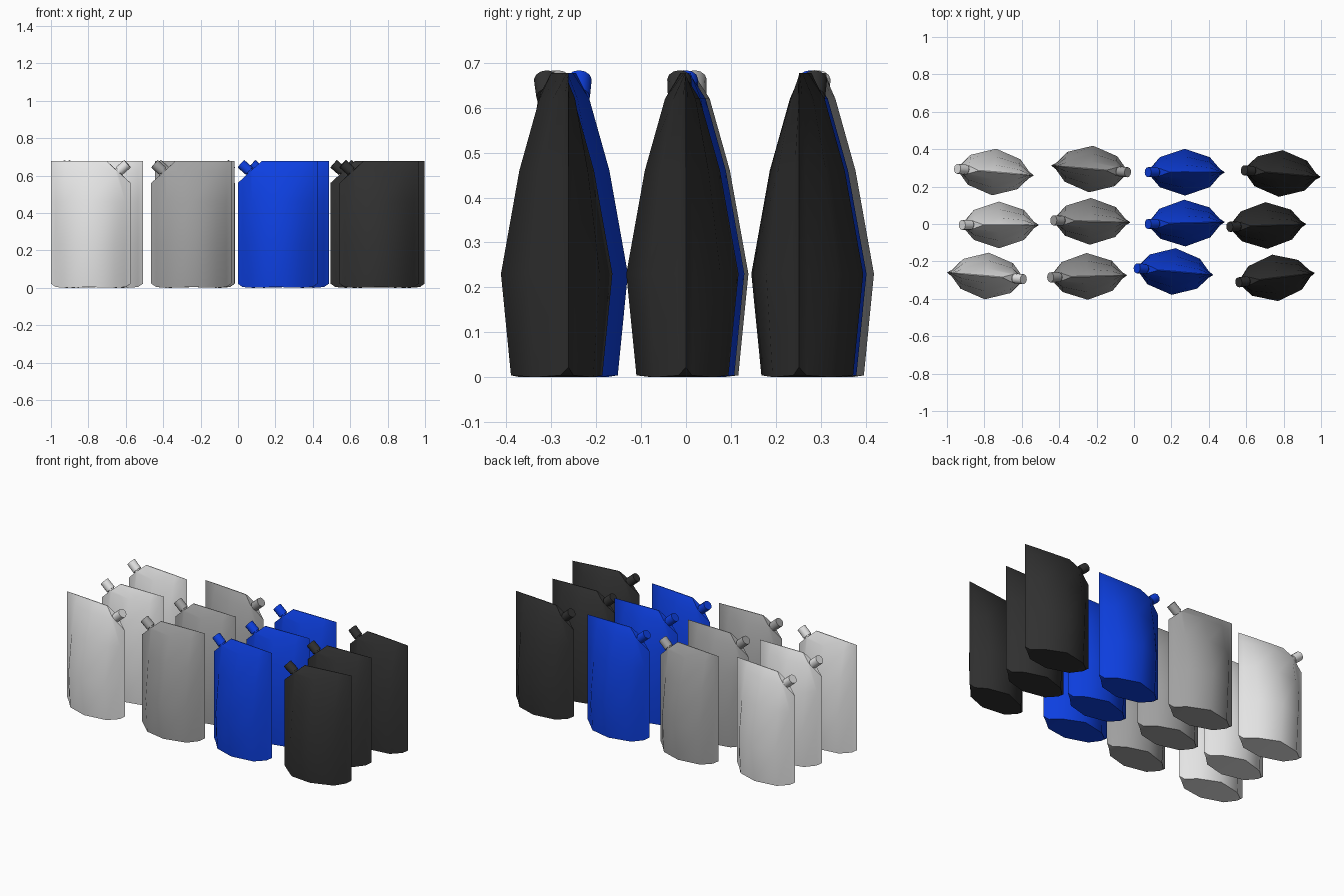
import bpy, bmesh, math
from mathutils import Matrix, Vector

cube = bpy.data.objects.get("Cube")
if cube:
    bpy.data.objects.remove(cube)


def material(name, rgb):
    m = bpy.data.materials.new(name)
    m.use_nodes = True
    m.diffuse_color = (*rgb, 1)
    bsdf = next(n for n in m.node_tree.nodes if n.type == 'BSDF_PRINCIPLED')
    bsdf.inputs["Base Color"].default_value = (*rgb, 1)
    return m


COLOURS = {
    "white": material("white", (0.78, 0.78, 0.78)),
    "grey": material("grey", (0.36, 0.36, 0.36)),
    "blue": material("blue", (0.004, 0.05, 0.75)),
    "black": material("black", (0.03, 0.03, 0.03)),
}

# Half of the pointed lens section: (x, half thickness)
HALF = [(0.214, 0.0), (0.187, 0.018), (0.134, 0.08), (0.0, 0.125)]
# Bulge of the pouch by height: (z, thickness factor)
RINGS = [(0.004, 0.82), (0.23, 1.0), (0.46, 0.67), (0.62, 0.31), (0.677, 0.02)]


def body_mesh():
    """Stand-up pouch: lens rings stacked to a flat top seal, one corner cut."""
    bm = bmesh.new()
    back = HALF + [(-x, y) for x, y in HALF[-2::-1]]
    front = [(x, -y) for x, y in back[-2:0:-1]]
    section = back + front
    n = len(section)
    rings = []
    for z, k in RINGS:
        rings.append([bm.verts.new((x, y * k, z)) for x, y in section])
    for low, high in zip(rings, rings[1:]):
        for i in range(n):
            j = (i + 1) % n
            bm.faces.new((low[i], low[j], high[j], high[i]))
    bm.faces.new(rings[-1])
    # Base gusset, with lifted tips and slightly lowered feet
    base = rings[0]
    for i in range(n // 2):
        quad = [base[i], base[i + 1], base[-i - 1], base[-i]]
        bm.faces.new(list(dict.fromkeys(quad)))
    for v in base:
        if abs(v.co.x) > 0.2:
            v.co.z = 0.022
        elif 0.1 < abs(v.co.x) < 0.15:
            v.co.z = 0.0
    # Diagonal corner where the spout sits
    cut = bmesh.ops.bisect_plane(
        bm, geom=bm.verts[:] + bm.edges[:] + bm.faces[:],
        plane_co=(-0.214, 0, 0.56), plane_no=(-0.112, 0, 0.123), clear_outer=True)
    edges = [e for e in cut["geom_cut"] if isinstance(e, bmesh.types.BMEdge)]
    bmesh.ops.holes_fill(bm, edges=edges, sides=0)
    bmesh.ops.recalc_face_normals(bm, faces=bm.faces)
    mesh = bpy.data.meshes.new("pouch_body")
    bm.to_mesh(mesh)
    bm.free()
    return mesh


def spout_mesh():
    """Neck and wider screw cap along the diagonal axis."""
    bm = bmesh.new()
    start, end = Vector((-0.152, 0, 0.624)), Vector((-0.197, 0, 0.663))
    axis = (end - start).normalized()
    turn = axis.to_track_quat('Z', 'Y').to_matrix().to_4x4()
    for radius, a, b in ((0.02, -0.022, 0.005), (0.027, 0.0, (end - start).length)):
        place = Matrix.Translation(start + axis * (a + b) / 2) @ turn
        bmesh.ops.create_cone(bm, cap_ends=True, segments=12, radius1=radius,
                              radius2=radius, depth=b - a, matrix=place)
    mesh = bpy.data.meshes.new("pouch_spout")
    bm.to_mesh(mesh)
    bm.free()
    return mesh


# Rows from back to front: (centre x, centre y, turn in degrees)
LAYOUT = {
    "white": [(-0.748, 0.278, -5), (-0.722, -0.005, 0), (-0.787, -0.278, 175)],
    "grey": [(-0.23, 0.294, 175), (-0.233, 0.014, -1.5), (-0.25, -0.28, 1.5)],
    "blue": [(0.272, 0.277, 0), (0.272, 0.005, 1.5), (0.212, -0.254, -5)],
    "black": [(0.785, 0.27, -5), (0.708, -0.008, 2), (0.755, -0.288, 7)],
}

for colour, spots in LAYOUT.items():
    body, spout = body_mesh(), spout_mesh()
    for mesh in (body, spout):
        mesh.materials.append(COLOURS[colour])
    for row, (x, y, angle) in zip(("back", "middle", "front"), spots):
        for part, mesh in (("pouch", body), ("spout", spout)):
            ob = bpy.data.objects.new(f"{colour}_{part}_{row}", mesh)
            ob.location = (x, y, 0)
            ob.rotation_euler.z = math.radians(angle)
            bpy.context.collection.objects.link(ob)
            bpy.ops.object.select_all(action='DESELECT')
            ob.select_set(True)
            bpy.context.view_layer.objects.active = ob
            if row == "back":
                bpy.ops.object.shade_smooth_by_angle(angle=math.radians(40))
